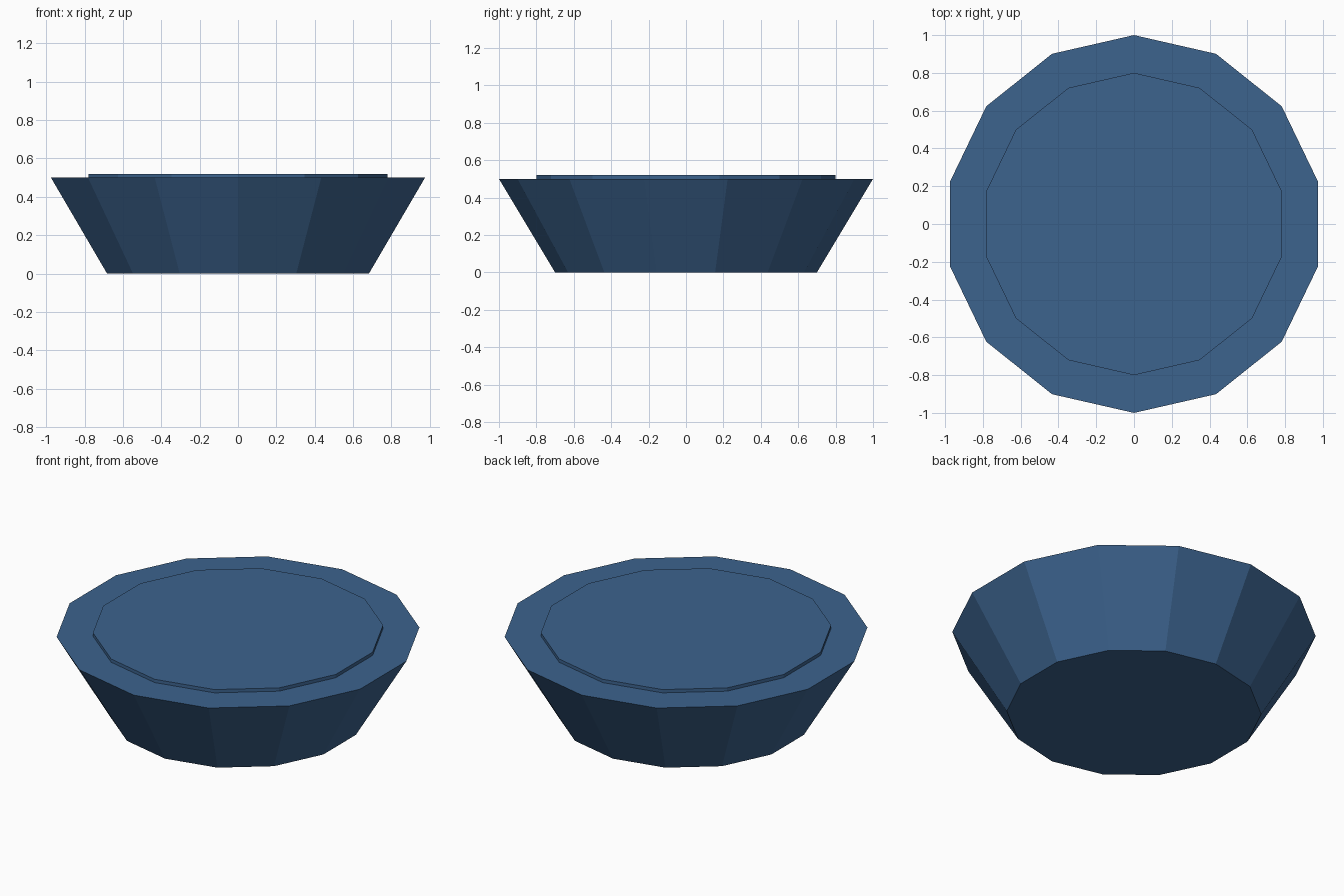
import bpy

cube = bpy.data.objects.get("Cube")
if cube:
    bpy.data.objects.remove(cube, do_unlink=True)

SIDES = 14

# Single blue material
blue = bpy.data.materials.new("slate_blue")
blue.use_nodes = True
colour = (0.045, 0.125, 0.27, 1)
blue.diffuse_color = colour
blue.node_tree.nodes["Principled BSDF"].inputs["Base Color"].default_value = colour


def frustum(name, bottom_radius, top_radius, z0, z1):
    """Flat-shaded tapered drum with a corner pointing along y."""
    bpy.ops.mesh.primitive_cone_add(
        vertices=SIDES, radius1=bottom_radius, radius2=top_radius,
        depth=z1 - z0, location=(0, 0, (z0 + z1) / 2))
    obj = bpy.context.object
    obj.name = obj.data.name = name
    obj.data.materials.append(blue)
    return obj


# Flared bowl body
frustum("bowl_body", 0.7, 1.0, 0, 0.5)

# Thin raised disc on the top
frustum("top_disc", 0.8, 0.8, 0.5, 0.52)
